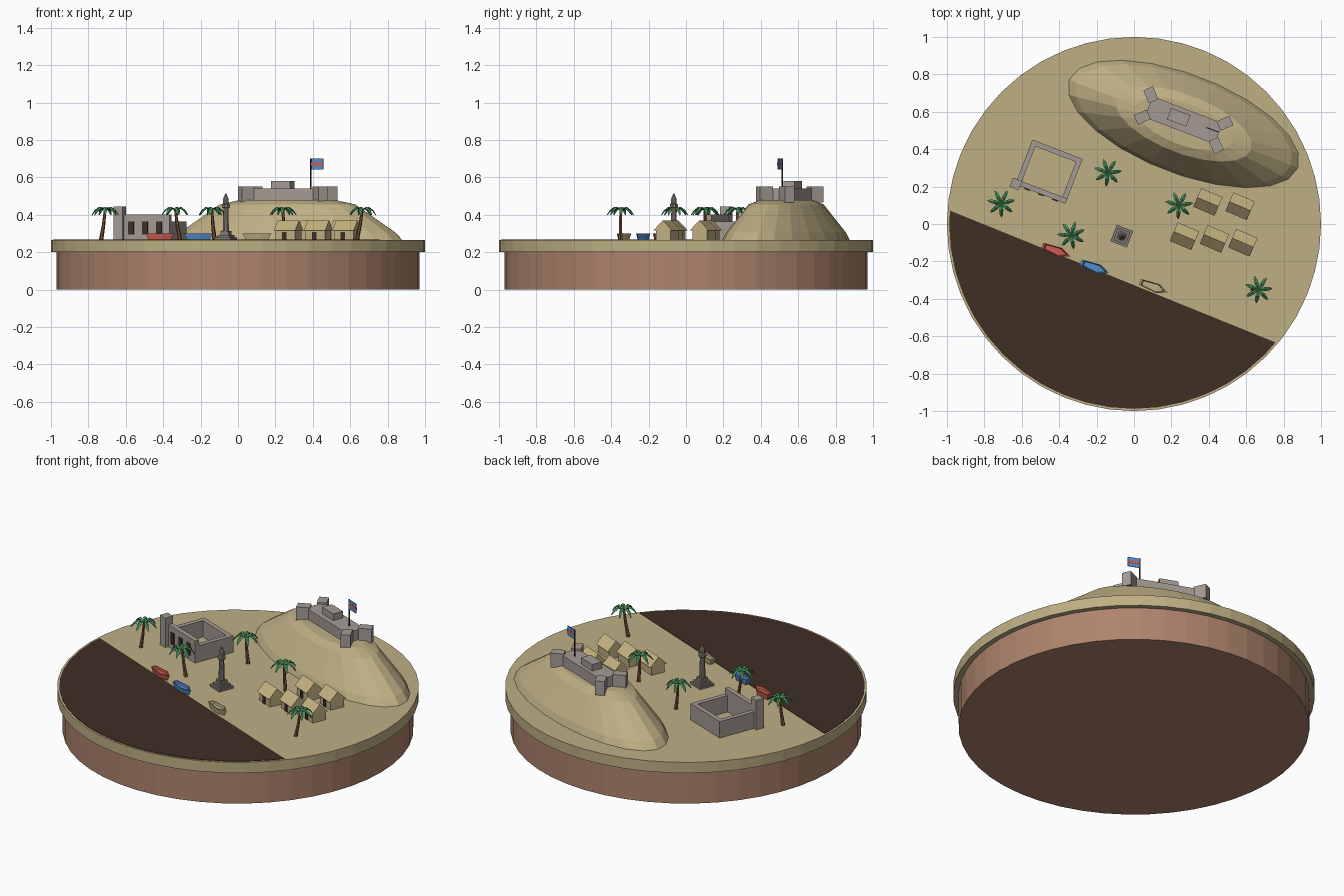
import bpy, bmesh, math, random
from math import radians, cos, sin, pi
from mathutils import Matrix, Vector

old = bpy.data.objects.get("Cube")
if old:
    bpy.data.objects.remove(old, do_unlink=True)
random.seed(4)
GROUND = 0.265
TILT = radians(-21)


def material(name, *rgb):
    lin = [(c / 255 / 12.92 if c < 11 else ((c / 255 + 0.055) / 1.055) ** 2.4) for c in rgb] + [1]
    m = bpy.data.materials.new(name)
    m.use_nodes = True
    m.diffuse_color = lin
    m.node_tree.nodes["Principled BSDF"].inputs["Base Color"].default_value = lin
    return m


sand = material("sand", 190, 175, 132)
wood = material("wood", 174, 132, 108)
dark = material("dark brown", 62, 46, 36)
stone = material("stone", 164, 155, 148)
grey = material("dark stone", 128, 122, 116)
leaf = material("palm green", 72, 150, 96)
bark = material("bark", 122, 82, 56)
red = material("red paint", 208, 92, 82)
blue = material("blue paint", 84, 140, 204)
straw = material("straw", 196, 178, 128)


def finish(name, bm, mat, matrix=Matrix()):
    bmesh.ops.recalc_face_normals(bm, faces=bm.faces)
    me = bpy.data.meshes.new(name)
    bm.to_mesh(me)
    bm.free()
    me.materials.append(mat)
    ob = bpy.data.objects.new(name, me)
    ob.matrix_world = matrix
    bpy.context.collection.objects.link(ob)
    return ob


def frame(x, y, z=GROUND, angle=TILT):
    return Matrix.Translation((x, y, z)) @ Matrix.Rotation(angle, 4, 'Z')


def box(name, mat, base, pos, size, turn=0):
    """Box standing on pos, inside the frame base."""
    bm = bmesh.new()
    bmesh.ops.create_cube(bm, size=1, matrix=Matrix.Diagonal((*size, 1)))
    bmesh.ops.translate(bm, verts=bm.verts, vec=(0, 0, size[2] / 2))
    return finish(name, bm, mat, base @ Matrix.Translation(pos) @ Matrix.Rotation(turn, 4, 'Z'))


def loft(name, mat, base, rings):
    """Skin closed rings of points and cap both ends."""
    bm = bmesh.new()
    loops = [[bm.verts.new(p) for p in ring] for ring in rings]
    n = len(loops[0])
    for a, b in zip(loops, loops[1:]):
        for i in range(n):
            j = (i + 1) % n
            bm.faces.new((a[i], a[j], b[j], b[i]))
    bm.faces.new(loops[0][::-1])
    bm.faces.new(loops[-1])
    return finish(name, bm, mat, base)


def ellipse(a, b, z, n, cx=0, cy=0):
    return [(cx + a * cos(2 * pi * i / n), cy + b * sin(2 * pi * i / n), z) for i in range(n)]


def turned(name, mat, base, profile, n):
    return loft(name, mat, base, [ellipse(r, r, z, n) for r, z in profile])


# Display base and sand slab
world = Matrix()
turned("wood_base", wood, world, [(0.97, 0), (0.97, 0.2)], 48)
turned("sand_slab", sand, world, [(1, 0.2), (1, GROUND)], 48)

# Dark shore area cut from a thin disc
bm = bmesh.new()
bmesh.ops.create_cone(bm, cap_ends=True, segments=48, radius1=0.988, radius2=0.988, depth=0.003)
cut = bmesh.ops.bisect_plane(bm, geom=bm.verts[:] + bm.edges[:] + bm.faces[:],
                             plane_co=(-0.98, 0.07, 0), plane_no=(0.405, 1, 0), clear_outer=True)
bmesh.ops.holes_fill(bm, edges=[e for e in cut["geom_cut"] if isinstance(e, bmesh.types.BMEdge)])
finish("dark_shore", bm, dark, Matrix.Translation((0, 0, GROUND + 0.001)))

# Hill
hill = frame(0.265, 0.535)
loft("hill", sand, hill, [ellipse(0.655 * s, 0.265 * s, z, 22)
                          for s, z in ((1, 0), (0.94, 0.04), (0.59, 0.19), (0.42, 0.213))])

# Hilltop fortress with diagonal corner bastions
fort = frame(0.265, 0.555, 0.465)
box("fortress_body", stone, fort, (0, 0, 0), (0.4, 0.12, 0.075))
box("fortress_keep", stone, fort, (-0.03, 0.005, 0.07), (0.11, 0.065, 0.045))
for sx in (-1, 1):
    for sy in (-1, 1):
        box("fortress_bastion", stone, fort, (sx * 0.212, sy * 0.064, 0), (0.075, 0.055, 0.086),
            sx * sy * pi / 4)

# Flag
mast = frame(0.39, 0.515, 0.53)
turned("flag_pole", dark, mast, [(0.004, 0), (0.004, 0.172)], 6)
box("flag", blue, mast, (0.035, 0, 0.112), (0.07, 0.004, 0.058))
box("flag_stripe", red, mast, (0.035, 0, 0.133), (0.07, 0.006, 0.016))

# Walled courtyard with a taller front
yard = frame(-0.455, 0.28)
for sx in (-1, 1):
    box("courtyard_side_wall", stone, yard, (sx * 0.13, 0, 0), (0.028, 0.25, 0.1))
box("courtyard_back_wall", stone, yard, (0, 0.114, 0), (0.288, 0.028, 0.1))
box("courtyard_front_wall", stone, yard, (0, -0.114, 0), (0.288, 0.028, 0.135))
box("courtyard_tower", stone, yard, (-0.142, -0.125, 0), (0.052, 0.052, 0.18))
for x in (-0.075, 0.005, 0.085):
    box("courtyard_opening", dark, yard, (x, -0.13, 0.03), (0.032, 0.008, 0.07))

# Monument column on steps
mon = frame(-0.065, -0.065)
for w, z, h in ((0.094, 0, 0.014), (0.07, 0.014, 0.014), (0.046, 0.028, 0.02)):
    box("monument_step", grey, mon, (0, 0, z), (w, w, h))
turned("monument_column", grey, mon,
       [(0.018, 0.045), (0.014, 0.17), (0.023, 0.175), (0.023, 0.19), (0.016, 0.195),
        (0.016, 0.22), (0.002, 0.25)], 8)

# Gabled houses
for x, y in ((0.27, -0.065), (0.43, -0.08), (0.582, -0.1), (0.395, 0.118), (0.567, 0.095)):
    home = frame(x, y, GROUND, radians(-23))
    box("house_walls", sand, home, (0, 0, 0), (0.112, 0.086, 0.056))
    loft("house_roof", straw, home,
         [[(ex, -0.054, 0.052), (ex, 0.054, 0.052), (ex, 0, 0.105)] for ex in (-0.062, 0.062)])
    box("house_door", dark, home, (-0.005, -0.043, 0), (0.026, 0.008, 0.042))

# Palms: leaning trunk and drooping folded leaves
for x, y, lean in ((-0.71, 0.11, -0.022), (-0.14, 0.275, 0.015), (-0.335, -0.06, 0.025),
                   (0.24, 0.1, 0.01), (0.665, -0.35, -0.03)):
    palm = frame(x, y, GROUND, 0)
    loft("palm_trunk", bark, palm,
         [ellipse(r, r, z, 6, lean * k) for r, z, k in
          ((0.012, 0, 1), (0.009, 0.08, 0.4), (0.007, 0.165, 0))])
    bm = bmesh.new()
    start = random.random()
    for k in range(7):
        spin = Matrix.Rotation(start + k * 2 * pi / 7, 4, 'Z')
        ribs = []
        for r, w, z in ((0, 0.004, 0.165), (0.035, 0.011, 0.177), (0.058, 0.009, 0.16),
                        (0.074, 0.002, 0.135)):
            ribs.append([bm.verts.new(spin @ Vector((r, s * w, z - abs(s) * w * 0.5)))
                         for s in (-1, 0, 1)])
        for a, b in zip(ribs, ribs[1:]):
            for i in range(2):
                bm.faces.new((a[i], b[i], b[i + 1], a[i + 1]))
    crown = finish("palm_leaves", bm, leaf, palm)
    crown.modifiers.new("thickness", 'SOLIDIFY').thickness = 0.004

# Boats: flared hull with pointed bow
outline = [(-0.075, -0.016), (0.03, -0.026), (0.085, 0), (0.03, 0.026), (-0.075, 0.016)]
for name, mat, x, y in (("red_boat", red, -0.42, -0.142), ("blue_boat", blue, -0.213, -0.232),
                        ("sand_boat", sand, 0.1, -0.335)):
    loft(name, mat, frame(x, y),
         [[(px * s, py * s, z) for px, py in outline]
          for s, z in ((0.75, 0), (1, 0.035), (0.85, 0.035), (0.75, 0.022))])
